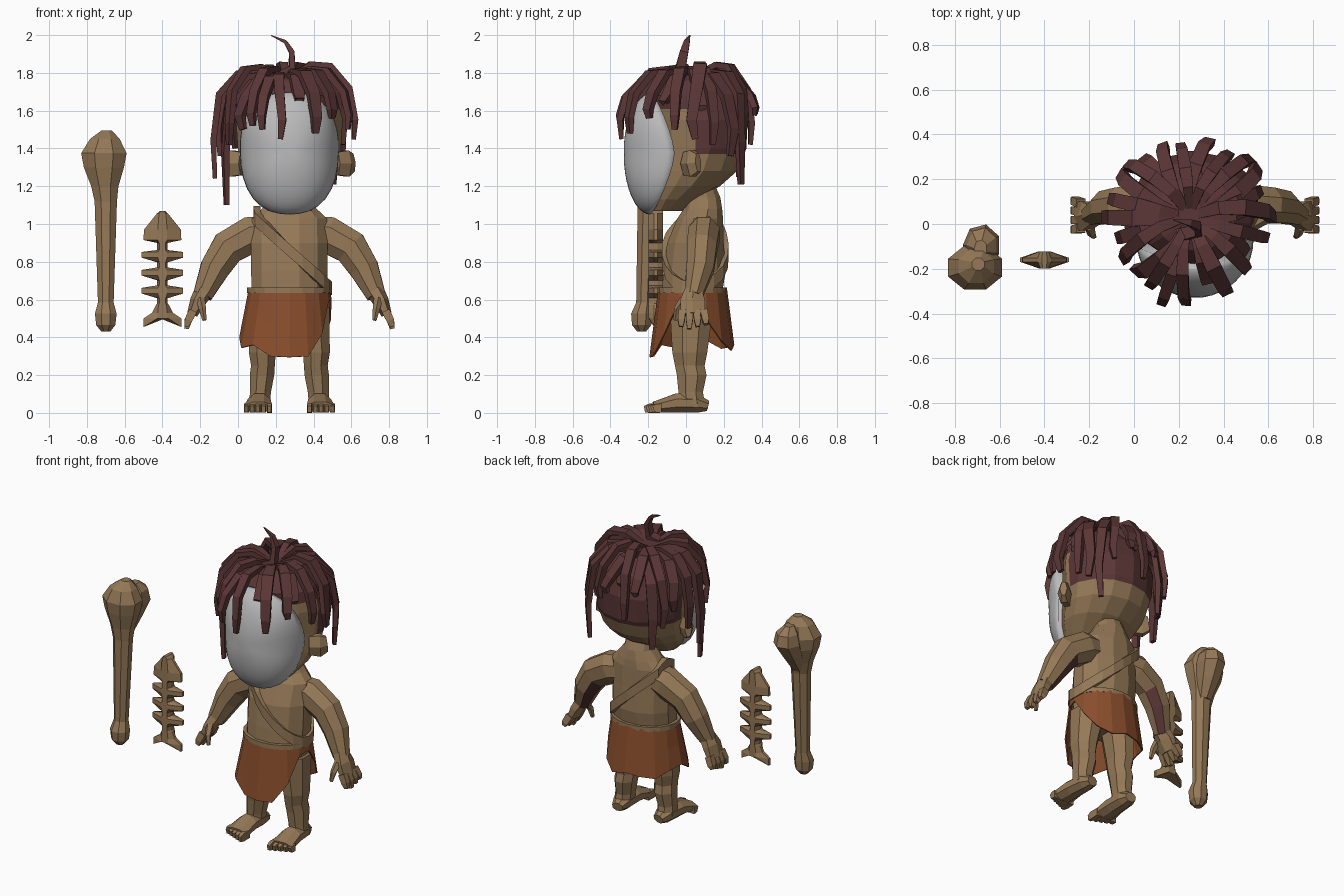
import bpy, bmesh, math, random
from mathutils import Vector as V

if "Cube" in bpy.data.objects:
    bpy.data.objects.remove(bpy.data.objects["Cube"])
random.seed(11)
CX = 0.272  # centre line of the figure


def material(name, c):
    m = bpy.data.materials.new(name)
    m.diffuse_color = (*c, 1)
    m.use_nodes = True
    m.node_tree.nodes["Principled BSDF"].inputs["Base Color"].default_value = m.diffuse_color
    return m


SKIN = material("tan skin and bone", (0.30, 0.19, 0.095))
HAIR = material("dark maroon hair", (0.105, 0.037, 0.037))
CLOTH = material("rust cloth", (0.25, 0.075, 0.025))
FACE = material("pale grey face", (0.50, 0.50, 0.50))


def finish(name, bm, mats, rule=None, smooth=False):
    bmesh.ops.recalc_face_normals(bm, faces=bm.faces[:])
    bm.normal_update()
    for f in bm.faces:
        f.smooth = smooth
        if rule and rule(f.calc_center_median(), f.normal):
            f.material_index = 1
    me = bpy.data.meshes.new(name)
    bm.to_mesh(me)
    bm.free()
    for m in mats:
        me.materials.append(m)
    ob = bpy.data.objects.new(name, me)
    bpy.context.collection.objects.link(ob)
    return ob


def loft(rings, caps=True, loop=False):
    """Join rings of points into a skin."""
    bm = bmesh.new()
    vs = [[bm.verts.new(p) for p in r] for r in rings]
    n = len(vs[0])
    pairs = list(zip(vs, vs[1:])) + ([(vs[-1], vs[0])] if loop else [])
    for a, b in pairs:
        for i in range(n):
            bm.faces.new((a[i], a[(i + 1) % n], b[(i + 1) % n], b[i]))
    if caps and not loop:
        bm.faces.new(vs[0])
        bm.faces.new(vs[-1])
    return bm


def oval(c, u, v, n):
    ph = math.pi / n
    k = 1.414 if n == 4 else 1.0
    return [V(c) + k * (u * math.cos(ph + 2 * math.pi * i / n) + v * math.sin(ph + 2 * math.pi * i / n))
            for i in range(n)]


def tube(pts, sizes, ref, n):
    """Path with a width along ref and a height across it."""
    pts = [V(p) for p in pts]
    rings = []
    for i, p in enumerate(pts):
        t = (pts[min(i + 1, len(pts) - 1)] - pts[max(i - 1, 0)]).normalized()
        u = V(ref) - t * t.dot(V(ref))
        u.normalize()
        rings.append(oval(p, u * sizes[i][0], t.cross(u) * sizes[i][1], n))
    return loft(rings)


def stack(rows, n):
    """Rows of z, x centre, y centre, half width, half depth."""
    return loft([oval((x, y, z), V((w, 0, 0)), V((0, d, 0)), n) for z, x, y, w, d in rows])


# Torso with neck
torso = [(0.48, CX, .04, .19, .13), (0.62, CX, .03, .205, .165), (0.75, CX, .045, .21, .17),
         (0.90, CX, .05, .21, .155), (1.03, CX, .075, .205, .125), (1.08, CX, .09, .15, .105),
         (1.14, CX, .09, .10, .095), (1.22, CX, .07, .09, .08)]
finish("torso", stack(torso, 12), [SKIN])


def torso_at(z):
    for a, b in zip(torso, torso[1:]):
        if z <= b[0]:
            t = (z - a[0]) / (b[0] - a[0])
            return [a[i] + (b[i] - a[i]) * t for i in range(5)]


# Shoulder strap and waist band wrap around the torso
def band(name, zc, amp, half):
    rings = []
    for k in range(20):
        a = 2 * math.pi * k / 20
        ring = []
        for dz, off in ((-half, -.02), (-half, .018), (half, .018), (half, -.02)):
            z = zc - amp * math.cos(a)
            _, x, y, w, d = torso_at(z)
            ring.append(V((x + (w + off) * math.cos(a), y + (d + off) * math.sin(a), z + dz)))
        rings.append(ring)
    finish(name, loft(rings, loop=True), [SKIN])


band("shoulder_strap", .86, .20, .035)
band("waist_band", .65, .0, .015)

# Loincloth: ragged hem, listed from the +x side round by the back
hem = [.60, .49, .38, .33, .36, .35, .34, .38, .40, .345, .36, .30, .295, .30, .42, .59]
bm = bmesh.new()
rows = []
for k, h in enumerate(hem):
    a = 2 * math.pi * k / 16
    col = []
    for z in (.65, (.65 + h) / 2, h):
        f = .13 * (.65 - z) * (1.5 if 7 < k < 11 else 1)
        col.append(bm.verts.new((CX + (.217 + f) * math.cos(a), .035 + (.183 + f) * math.sin(a), z)))
    rows.append(col)
for k in range(16):
    a, b = rows[k], rows[(k + 1) % 16]
    for j in range(2):
        bm.faces.new((a[j], b[j], b[j + 1], a[j + 1]))
cloth = finish("loincloth", bm, [CLOTH])
cloth.modifiers.new("thickness", "SOLIDIFY").thickness = .008

# Limbs, built once per side
for s, side in ((-1, "right"), (1, "left")):
    def P(o, y, z):
        return (CX + s * o, y, z)
    arm = tube([P(.12, .09, .96), P(.20, .095, .945), P(.325, .085, .875), P(.395, .075, .765), P(.46, .04, .62)],
               [(.08, .09), (.09, .105), (.085, .10), (.078, .085), (.05, .055)], (0, 1, 0), 8)
    # dark patch on the inner back of the forearm
    finish(side + "_arm", arm, [SKIN, HAIR],
           lambda c, n: .66 < c.z < .86 and n.x * s < -.3 and n.y > 0 and (c.x - CX) * s > .25)
    finish(side + "_palm", tube([P(.45, .04, .65), P(.485, .035, .59), P(.515, .035, .52)],
                                [(.05, .05), (.075, .042), (.075, .028)], (0, 1, 0), 6), [SKIN])
    for i in range(4):
        y = -.02 + .038 * i
        tip = .445 + .012 * abs(i - 1)
        finish(side + "_finger", tube([P(.51, y, .54), P(.535, y + .005 * (i - 1), .49), P(.545, y + .006 * (i - 1), tip)],
                                      [(.019, .022), (.018, .02), (.011, .012)], (0, 1, 0), 4), [SKIN])
    finish(side + "_thumb", tube([P(.47, -.01, .60), P(.46, -.045, .55), P(.45, -.055, .49)],
                                 [(.025, .025), (.02, .02), (.012, .012)], (0, 1, 0), 5), [SKIN])
    legs = [(.56, .115, .03, .105, .125), (.32, .143, .02, .077, .10), (.25, .14, .02, .068, .085),
            (.20, .145, .03, .07, .085), (.11, .153, .025, .06, .07), (.05, .158, .03, .06, .075)]
    finish(side + "_leg", stack([(z, CX + s * o, y, w, d) for z, o, y, w, d in legs], 8), [SKIN])
    finish(side + "_foot", tube([P(.15, .115, .037), P(.155, .06, .05), P(.16, -.05, .052), P(.165, -.17, .03)],
                                [(.038, .03), (.06, .053), (.066, .055), (.078, .031)], (1, 0, 0), 8), [SKIN])
    for i in range(5):
        o = .106 + .0305 * i
        big = .004 if i == 0 else 0
        finish(side + "_toe", tube([P(o, -.13, .025), P(o, -.19 + .008 * i, .025), P(o, -.22 + .012 * i, .02)],
                                   [(.0135, .024), (.0135, .022 + big), (.010, .017)], (1, 0, 0), 4), [SKIN])
    ear = tube([P(.25, .0, 1.32), P(.305, .035, 1.32), P(.335, .065, 1.325)],
               [(.07, .035), (.08, .04), (.055, .022)], (0, 0, 1), 6)
    finish(side + "_ear", ear, [SKIN])

# Skull: z, half width, front y, back y; scalp coloured above the hairline
skull = [(1.07, .12, -.21, -.02), (1.13, .18, -.21, .06), (1.20, .23, -.21, .18), (1.28, .262, -.19, .27),
         (1.40, .28, -.17, .32), (1.55, .29, -.17, .325), (1.68, .255, -.18, .285), (1.76, .18, -.12, .21),
         (1.80, .07, -.03, .12)]
bm = stack([(z, CX, (f + b) / 2, w, (b - f) / 2) for z, w, f, b in skull], 14)
for co, no in (((0, 0, 1.37), (0, 0, 1)), ((0, 0, 1.61), (0, 0, 1)), ((0, .05, 0), (0, 1, 0))):
    bmesh.ops.bisect_plane(bm, geom=bm.verts[:] + bm.edges[:] + bm.faces[:], plane_co=co, plane_no=no)
finish("head", bm, [SKIN, HAIR], lambda c, n: c.z > 1.61 or (c.y > .05 and c.z > 1.37))

# Smooth blank face dome
rings = []
for j in range(1, 11):
    ph = math.pi / 2 * j / 10
    r, ring = math.sin(ph), []
    for i in range(32):
        a = 2 * math.pi * i / 32
        c, sn = math.cos(a), math.sin(a)
        e = (abs(c) ** 2.4 + abs(sn) ** 2.4) ** (-1 / 2.4)
        edge = -.06 - .13 * abs(sn) ** 1.5
        taper = 1 + .04 * sn * r
        ring.append(V((CX + .262 * r * c * e * taper, -.33 + (edge + .33) * (1 - math.cos(ph)), 1.375 + .325 * r * sn * e)))
    rings.append(ring)
finish("face", loft(rings), [FACE], smooth=True)

# Hair locks: direction, reach, end height
locks = [(180, .38, 1.24), (167, .36, 1.36), (196, .33, 1.1), (210, .35, 1.42), (150, .36, 1.5), (228, .34, 1.5),
         (240, .35, 1.52), (252, .40, 1.5), (266, .38, 1.45), (296, .37, 1.48), (318, .34, 1.56),
         (345, .35, 1.5), (3, .37, 1.45), (20, .33, 1.42), (34, .37, 1.36), (46, .37, 1.21), (60, .33, 1.5),
         (78, .35, 1.58), (97, .32, 1.42), (112, .34, 1.6), (128, .33, 1.25), (138, .36, 1.4),
         (190, .28, 1.62), (285, .30, 1.66), (330, .29, 1.64), (10, .29, 1.6), (88, .28, 1.62)]
for deg, R, ze in locks:
    a = math.radians(deg)
    lift, sway = random.uniform(-.035, .035), random.uniform(-.22, .22)
    pts = []
    for r, z, tw in ((.02, 1.775, 2), (.14, 1.81 + lift, 1.2), (.66 * R, 1.80 + lift, .6),
                     (.92 * R, 1.69 + lift * .7, .1), (R, (1.69 + ze) / 2 - .02, -.25), (.98 * R, ze, 0)):
        b = a + tw * sway
        pts.append((.25 + r * math.cos(b), .03 + r * math.sin(b), z))
    k = random.uniform(.8, 1.1)
    finish("hair_lock", tube(pts, [(.018 * k, .012), (.028 * k, .016), (.034 * k, .018), (.031 * k, .018),
                                   (.026 * k, .016), (.016 * k, .011)],
                             (-math.sin(a), math.cos(a), 0), 4), [HAIR])
finish("hair_tuft", tube([(.20, -.05, 1.78), (.285, -.03, 1.82), (.285, -.01, 1.91), (.25, .005, 1.965), (.175, .02, 1.998)],
                         [(.028, .022), (.026, .018), (.022, .014), (.015, .009), (.003, .002)], (0, 1, 0), 4), [HAIR])

# Bone club: z, x, y, half width, half depth for shaft and main knob, then the second lobe
club = [(.43, -.70, -.235, .025, .025), (.465, -.70, -.235, .055, .055), (.525, -.70, -.235, .062, .06),
        (.585, -.70, -.222, .045, .045), (1.12, -.70, -.205, .064, .055), (1.20, -.705, -.20, .078, .07),
        (1.30, -.71, -.195, .115, .095), (1.375, -.71, -.195, .13, .105), (1.45, -.705, -.19, .085, .08),
        (1.495, -.695, -.18, .03, .03)]
finish("club_bone", stack(club, 8), [SKIN])
lobe = [(1.14, -.70, -.18, .045, .04), (1.25, -.69, -.13, .07, .07), (1.34, -.68, -.095, .085, .095),
        (1.41, -.68, -.095, .07, .08), (1.455, -.685, -.11, .03, .04)]
finish("club_second_lobe", stack(lobe, 7), [SKIN])

# Fish skeleton: half-outline of z and half width, thick at the spine
outline = [(.57, .035), (.53, .055), (.50, .10), (.455, .10)]
fish = [(1.07, .012), (1.055, .03), (.97, .098), (.915, .10), (.90, .028), (.862, .028)]
for z in (.832, .737, .642):
    fish += [(z + .02, .11), (z - .01, .11), (z - .035, .028), (z - .062, .028)]
fish += outline
rings = []
for z, w in fish:
    core = min(w * .6, .025)
    rings.append([V((-.40 + x, -.16 + y, z + (.05 if z < .46 and abs(x) < .05 else 0)))
                  for x, y in ((-w, -.009), (-core, -.038), (core, -.038), (w, -.009),
                               (w, .009), (core, .038), (-core, .038), (-w, .009))])
finish("fish_skeleton", loft(rings), [SKIN])
